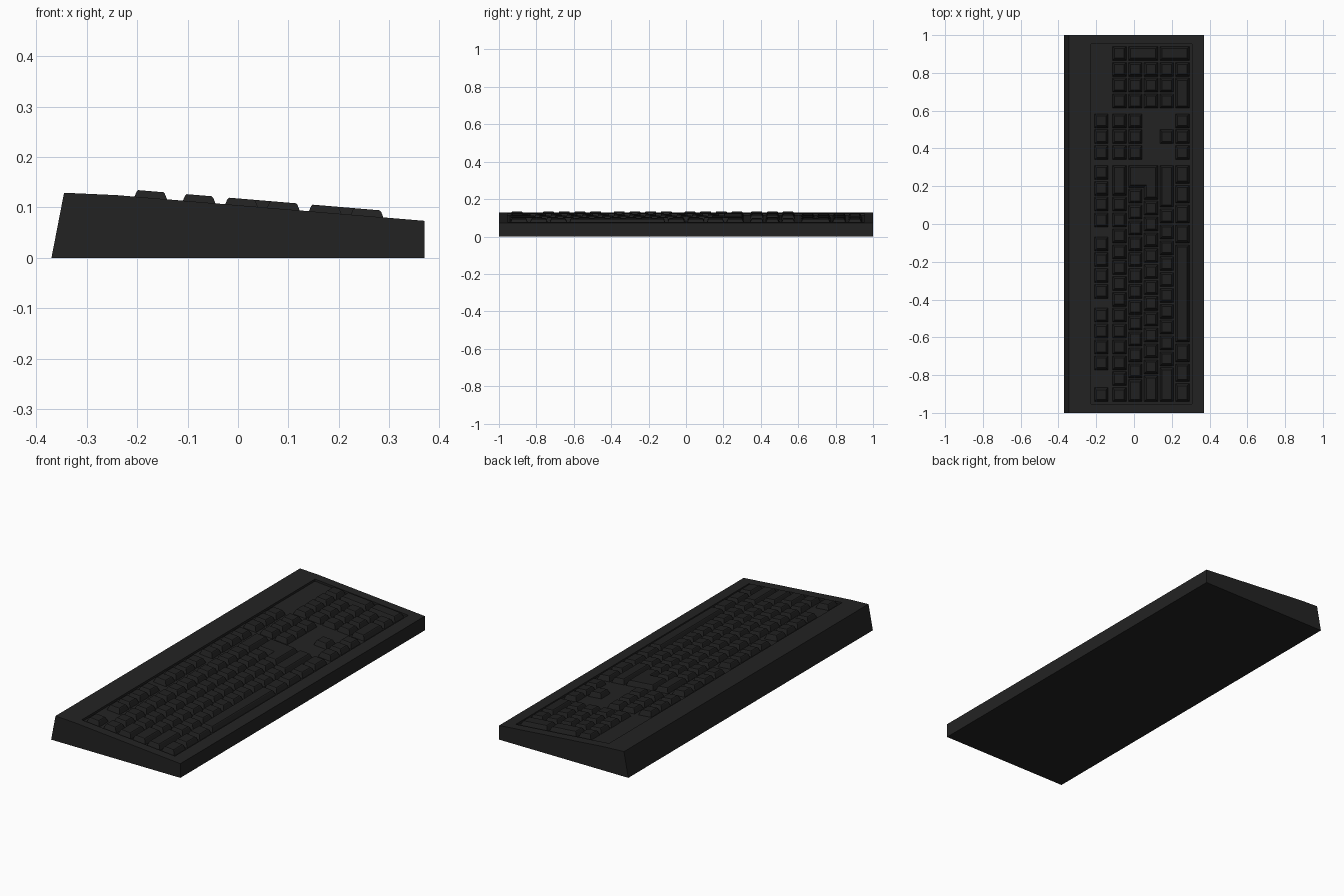
import bpy, bmesh
from mathutils import Vector

if "Cube" in bpy.data.objects:
    bpy.data.objects.remove(bpy.data.objects["Cube"])

U = 0.084            # key unit along the board
Y0 = -0.945          # start of the key field
ROWS = {'f': -0.173, 'num': -0.077, 'q': 0.007, 'a': 0.090, 'z': 0.173, 'sp': 0.256}
HALF = 0.0415        # half a row pitch
GAP = 0.0045         # clearance around each key
DEPTH = 0.011        # recess depth


def mat(name, v):
    m = bpy.data.materials.new(name)
    m.diffuse_color = (v, v, v, 1)
    m.use_nodes = True
    m.node_tree.nodes["Principled BSDF"].inputs["Base Color"].default_value = m.diffuse_color
    return m


case_mat = mat("case black", 0.0165)
key_mat = mat("key black", 0.0150)


def surf(x):
    """Height of the sloping deck."""
    return 0.1242 - 0.0835 * (x + 0.24)


def finish(bm, name, material):
    bmesh.ops.recalc_face_normals(bm, faces=bm.faces)
    me = bpy.data.meshes.new(name)
    bm.to_mesh(me)
    bm.free()
    me.materials.append(material)
    ob = bpy.data.objects.new(name, me)
    bpy.context.collection.objects.link(ob)
    return ob


def prism(name, profile, ya, yb, material):
    """Extrude an x-z profile along y."""
    bm = bmesh.new()
    f = bm.faces.new([bm.verts.new((x, ya, z)) for x, z in profile])
    r = bmesh.ops.extrude_face_region(bm, geom=[f])
    vs = [g for g in r['geom'] if isinstance(g, bmesh.types.BMVert)]
    bmesh.ops.translate(bm, verts=vs, vec=(0, yb - ya, 0))
    return finish(bm, name, material)


# Case: wedge with a flatter rear strip and a recessed key field
case = prism("case", [(-0.37, 0), (0.37, 0), (0.37, surf(0.37)),
                      (-0.24, surf(-0.24)), (-0.345, 0.129)], -1, 1, case_mat)
xa, xb = -0.227, 0.307
cutter = prism("recess_cutter", [(xa, surf(xa) - DEPTH), (xb, surf(xb) - DEPTH),
                                 (xb, 0.3), (xa, 0.3)], -0.954, 0.954, case_mat)
cutter.hide_render = True
cutter.hide_viewport = True
mod = case.modifiers.new("recess", 'BOOLEAN')
mod.object = cutter
mod.operation = 'DIFFERENCE'
mod.solver = 'EXACT'


def inset(poly, d):
    """Offset a counter-clockwise right-angled outline inward."""
    out = []
    n = len(poly)
    for i in range(n):
        p, a, b = poly[i], poly[i - 1], poly[(i + 1) % n]
        d1, d2 = (p - a).normalized(), (b - p).normalized()
        out.append(p + d * (Vector((-d1.y, d1.x)) + Vector((-d2.y, d2.x))))
    return out


def add_key(bm, outline):
    """Tapered keycap: base, shoulder and slightly chamfered top."""
    poly = [Vector(p) for p in outline]
    levels = [(GAP, -DEPTH - 0.001), (GAP + 0.009, 0.0105), (GAP + 0.012, 0.0135)]
    rings = []
    for d, h in levels:
        rings.append([bm.verts.new((p.x, p.y, surf(p.x) + h)) for p in inset(poly, d)])
    n = len(poly)
    for lo, hi in zip(rings, rings[1:]):
        for i in range(n):
            j = (i + 1) % n
            bm.faces.new((lo[i], lo[j], hi[j], hi[i]))
    bm.faces.new(rings[-1])


def rect_key(bm, row, start, width, last=None):
    x1, x2 = ROWS[row] - HALF, ROWS[last or row] + HALF
    y1, y2 = Y0 + start * U, Y0 + (start + width) * U
    add_key(bm, [(x1, y1), (x2, y1), (x2, y2), (x1, y2)])


def run(bm, row, start, widths):
    for w in widths:
        rect_key(bm, row, start, w)
        start += w


# Function row
bm = bmesh.new()
rect_key(bm, 'f', 0, 1)
for s in (2, 6.5, 11):
    run(bm, 'f', s, [1] * 4)
finish(bm, "function_keys", key_mat)

# Main block with L-shaped return key
bm = bmesh.new()
run(bm, 'num', 0, [1] * 13 + [2])
run(bm, 'q', 0, [1.5] + [1] * 12)
run(bm, 'a', 0, [1.75] + [1] * 11)
run(bm, 'z', 0, [2.25] + [1] * 10 + [2.75])
run(bm, 'sp', 0, [1.25] * 3 + [6.25] + [1.25] * 4)
xq, xm, xe = ROWS['q'] - HALF, ROWS['a'] - HALF, ROWS['a'] + HALF
ya, yb, yc = Y0 + 12.75 * U, Y0 + 13.5 * U, Y0 + 15 * U
add_key(bm, [(xm, ya), (xe, ya), (xe, yc), (xq, yc), (xq, yb), (xm, yb)])
finish(bm, "main_keys", key_mat)

# Navigation cluster and arrows
bm = bmesh.new()
for row in ('f', 'num', 'q', 'sp'):
    run(bm, row, 15.25, [1] * 3)
rect_key(bm, 'z', 16.25, 1)
finish(bm, "navigation_keys", key_mat)

# Number pad
bm = bmesh.new()
run(bm, 'num', 18.5, [1] * 4)
for row in ('q', 'a', 'z'):
    run(bm, row, 18.5, [1] * 3)
run(bm, 'sp', 18.5, [2, 1])
rect_key(bm, 'q', 21.5, 1, 'a')
rect_key(bm, 'z', 21.5, 1, 'sp')
finish(bm, "number_pad_keys", key_mat)
